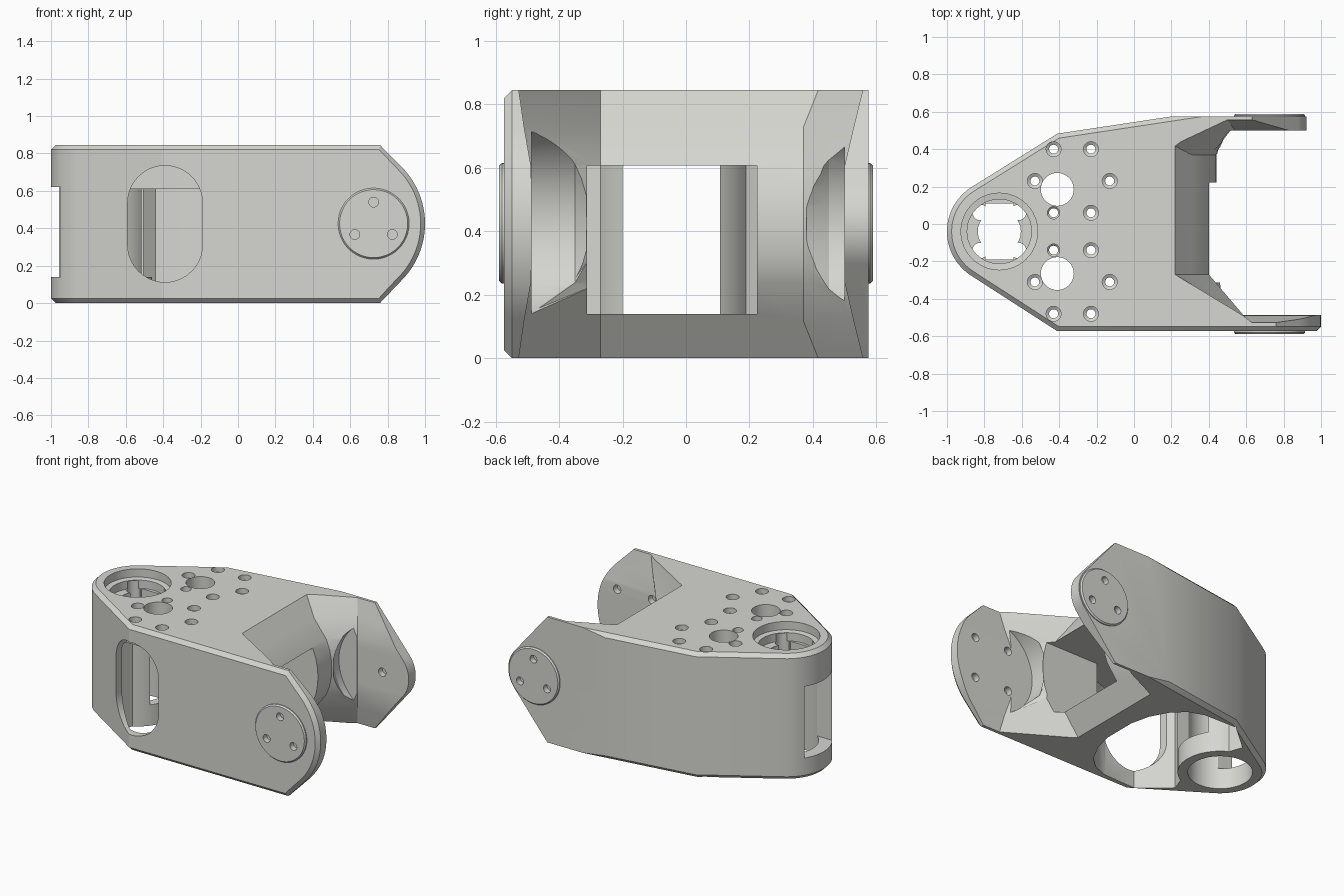
import bpy, bmesh, math

if "Cube" in bpy.data.objects:
    bpy.data.objects.remove(bpy.data.objects["Cube"])

H = 0.845                      # body height
CX, CY = -0.72, -0.04          # vertical joint axis
PX, PZ = 0.725, 0.425          # fork pivot axis

grey = bpy.data.materials.new("warm_grey")
grey.diffuse_color = (0.67, 0.67, 0.635, 1)
grey.use_nodes = True
grey.node_tree.nodes["Principled BSDF"].inputs["Base Color"].default_value = grey.diffuse_color


def loft(name, rings):
    """Closed solid through rings that share one point count."""
    bm = bmesh.new()
    rows = [[bm.verts.new(p) for p in ring] for ring in rings]
    n = len(rows[0])
    for a, b in zip(rows, rows[1:]):
        for i in range(n):
            j = (i + 1) % n
            bm.faces.new((a[i], a[j], b[j], b[i]))
    bm.faces.new(rows[0][::-1])
    bm.faces.new(rows[-1])
    bmesh.ops.recalc_face_normals(bm, faces=bm.faces)
    mesh = bpy.data.meshes.new(name)
    bm.to_mesh(mesh)
    bm.free()
    ob = bpy.data.objects.new(name, mesh)
    mesh.materials.append(grey)
    bpy.context.collection.objects.link(ob)
    return ob


def arc(cx, cy, r, a0, a1, n):
    return [(cx + r * math.cos(math.radians(a0 + (a1 - a0) * i / n)),
             cy + r * math.sin(math.radians(a0 + (a1 - a0) * i / n)))
            for i in range(n + 1)]


def prism(name, pts, z0, z1):
    return loft(name, [[(x, y, z) for x, y in pts] for z in (z0, z1)])


def prism_y(name, pts, y0, y1):
    return loft(name, [[(x, y, z) for x, z in pts] for y in (y0, y1)])


def turned(name, cx, cy, steps, axis="Z", n=32):
    """Stack of circles; steps are (radius, position along the axis)."""
    rings = []
    for r, t in steps:
        c = arc(cx, cy, r, 0, 360, n)[:-1]
        rings.append([(u, v, t) if axis == "Z" else (u, t, v) for u, v in c])
    return loft(name, rings)


def box(name, x0, x1, y0, y1, z0, z1):
    return prism(name, [(x0, y0), (x1, y0), (x1, y1), (x0, y1)], z0, z1)


def combine(tool, op="DIFFERENCE"):
    m = body.modifiers.new(tool.name, "BOOLEAN")
    m.operation, m.solver, m.object = op, "EXACT", tool
    bpy.ops.object.modifier_apply(modifier=m.name)
    bpy.data.objects.remove(tool)


# Main body: plan outline with chamfered rims
plan = arc(CX, CY, 0.28, 122, 238, 24) + [
    (-0.41, -0.573), (1.0, -0.573), (1.0, 0.575), (0.2, 0.575), (-0.41, 0.483)]
body = prism("fork_bracket", plan, 0, H)
bm = bmesh.new()
bm.from_mesh(body.data)
rims = [e for e in bm.edges
        if abs(e.verts[0].co.z - e.verts[1].co.z) < 1e-5
        and min(v.co.x for v in e.verts) < 0.99
        and not min(v.co.x for v in e.verts) > 0.19 < min(v.co.y for v in e.verts)]
bmesh.ops.bevel(bm, geom=rims, offset=0.025, segments=1, affect="EDGES")
bm.to_mesh(body.data)
bm.free()
bpy.context.view_layer.objects.active = body
body.select_set(True)

# Fork gap: convex nosed back wall, splayed sides, arms thinning to their rims
half = [(0.0, 0.44, 0.37, 0.54, 0.50, -0.487), (0.06, 0.436, 0.37, 0.54, 0.50, -0.487),
        (0.12, 0.424, 0.37, 0.54, 0.50, -0.487), (0.185, 0.40, 0.37, 0.54, 0.50, -0.489),
        (0.305, 0.308, 0.37, 0.52, 0.528, -0.51), (0.443, 0.204, 0.425, 0.495, 0.562, -0.53)]
levels = [(-h[0],) + h[1:] for h in half[:0:-1]] + half
rings = []
for dz, x0, yb, xe, ye, yf in levels:
    z = 0.4225 + dz
    rings.append([(x0, -0.27, z), (0.57 + (-0.487 - yf) * 1.5, yf, z), (1.2, yf, z),
                  (1.2, ye, z), (xe, ye, z), (x0, yb, z)])
combine(loft("fork_gap", rings))
# Round clearance for the swinging part, beside both arms
combine(turned("front_clearance", PX, PZ,
               [(0.322, -0.487), (0.322, -0.35), (0.28, -0.314)], "Y", 64))
combine(turned("rear_clearance", PX, PZ, [(0.285, 0.38), (0.322, 0.45), (0.322, 0.499)], "Y", 64))

# Front arm end: rounded tip with chamfered outer edge
tip = [(0.737, 0.868)] + arc(0.57, PZ, 0.43, 45, -45, 24) + [(0.737, -0.023)]
frame = [(1.3, -0.023), (1.3, 0.868)]
inner = [(x - 0.03, z + (PZ - z) * 0.04) for x, z in tip]
inner[0], inner[-1] = (0.70, 0.868), (0.70, -0.023)
combine(loft("front_tip", [[(x, y, z) for x, z in pts + frame] for pts, y in
                           ((inner, -0.58), (tip, -0.548), (tip, 0.0))]))
# Rear arm end: shorter, tangent to the pivot disc
tip = [(0.613, 0.868)] + arc(PX, PZ, 0.197, 40, -40, 16) + [(0.613, -0.023)]
combine(prism_y("rear_tip", tip + frame, 0.0, 0.7))

# Pivot discs on the outer faces
for s in (-1, 1):
    combine(turned("pivot_disc", PX, PZ,
                   [(0.19, s * 0.53), (0.19, s * 0.580), (0.182, s * 0.589)], "Y", 48), "UNION")
    for x, z in ((PX, 0.54), (PX - 0.1, 0.367), (PX + 0.1, 0.367)):
        combine(turned("disc_hole", x, z, [(0.026, s * 0.55), (0.026, s * 0.7)], "Y", 20))
# Blind holes on the inner arm faces
for sx in (-1, 1):
    for z in (PZ - 0.14, PZ + 0.14):
        combine(turned("inner_hole", PX + sx * 0.13, z,
                       [(0.028, -0.53), (0.028, -0.45)], "Y", 20))
combine(turned("rear_centre_hole", PX, PZ, [(0.028, 0.45), (0.028, 0.54)], "Y", 20))

# Motor bay open to the underside, mirrored about the joint axis
side = [(-0.63, -0.36), (-0.44, -0.522), (-0.20, -0.515), (-0.10, -0.48),
        (-0.02, -0.41), (0.05, -0.28), (0.08, -0.15)]
bay = arc(CX, CY, 0.26, 62, -62, 20) + side + [(x, 2 * CY - y) for x, y in side[::-1]]
combine(prism("motor_bay", bay, -0.02, 0.61))

# Joint tube from below, and stepped recess from above
combine(turned("joint_tube", CX, CY, [(0.198, -0.02), (0.198, 0.64)], n=48))
combine(turned("joint_recess", CX, CY,
               [(0.172, 0.73), (0.172, 0.785), (0.205, 0.79), (0.205, 0.87)], n=48))
combine(turned("hub_hole", CX, CY, [(0.115, 0.6), (0.115, 0.78)]))
combine(box("hub_slot", CX - 0.075, CX + 0.075, CY - 0.15, CY + 0.15, 0.6, 0.78))
for sx in (-1, 1):
    for sy in (-1, 1):
        combine(turned("hub_screw", CX + sx * 0.102, CY + sy * 0.102,
                       [(0.042, 0.6), (0.042, 0.78)], n=20))

# Cable passage: fork wall, bay, tube and end window
combine(box("end_window", -1.1, -0.1, -0.20, 0.107, 0.14, 0.622))
combine(box("fork_window", 0.0, 0.5, -0.312, 0.223, 0.14, 0.607))

# Rounded front window
slot = arc(-0.39, 0.535, 0.20, 0, 180, 20) + arc(-0.39, 0.312, 0.20, 180, 360, 20)
combine(prism_y("front_window", slot, -0.7, -0.37))

# Lid holes, mirrored about the joint axis
for s in (-1, 1):
    combine(turned("access_hole", -0.41, CY + s * 0.225, [(0.088, 0.55), (0.088, 0.9)]))
    for x, d in ((-0.43, 0.44), (-0.23, 0.44), (-0.53, 0.27),
                 (-0.13, 0.27), (-0.43, 0.10), (-0.23, 0.10)):
        r = 0.033 if (x, d) == (-0.43, 0.10) else 0.04
        combine(turned("lid_screw", x, CY + s * d,
                       [(0.024, 0.55), (0.024, 0.80), (r, 0.81), (r, 0.9)], n=20))

bpy.ops.object.shade_smooth_by_angle(angle=math.radians(25))
